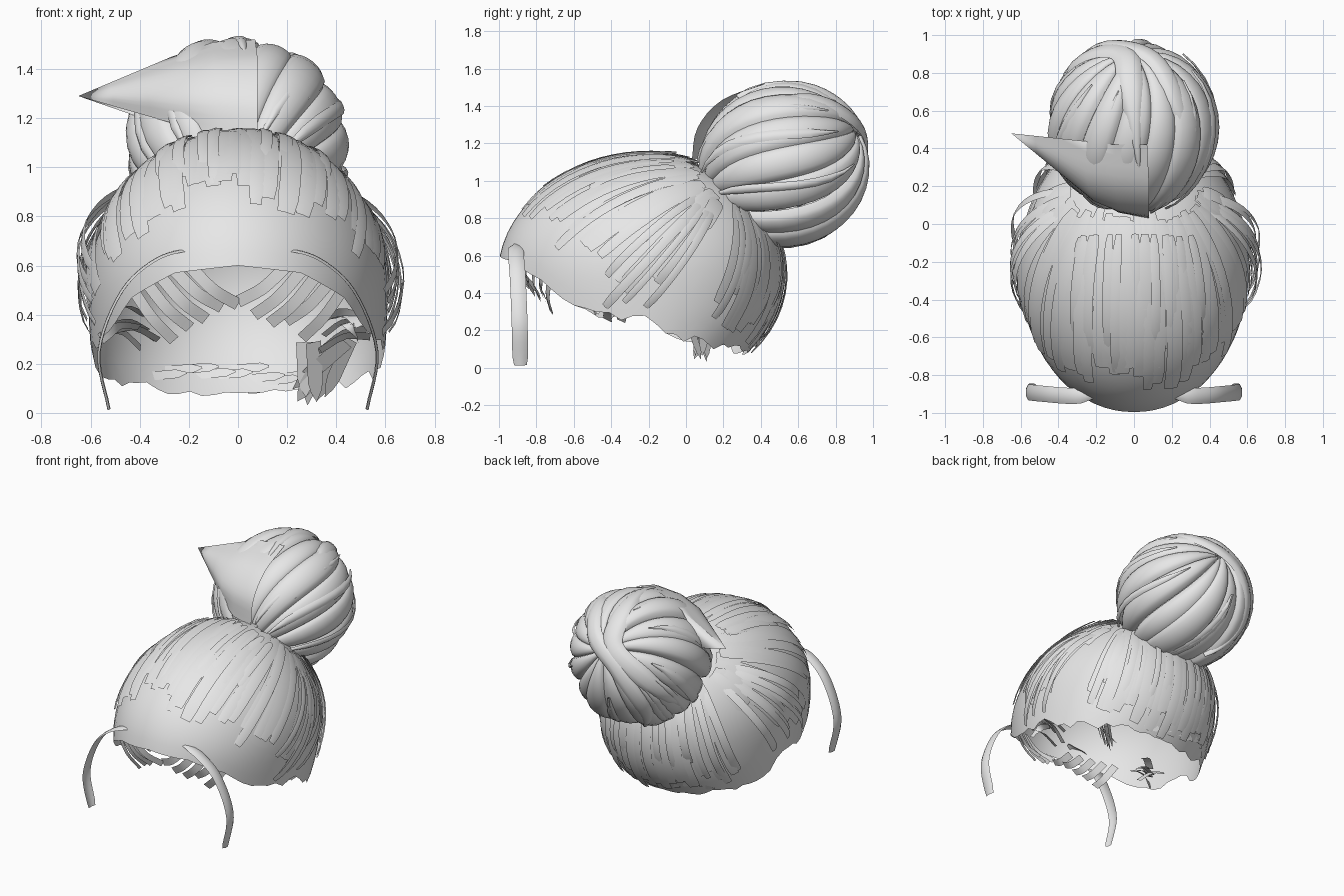
import bpy, bmesh, math, random
from mathutils import Vector

random.seed(4)
if "Cube" in bpy.data.objects:
    bpy.data.objects.remove(bpy.data.objects["Cube"])

grey = bpy.data.materials.new("hair_grey")
grey.use_nodes = True
grey.diffuse_color = (0.8, 0.8, 0.8, 1)
grey.node_tree.nodes["Principled BSDF"].inputs["Base Color"].default_value = (0.8, 0.8, 0.8, 1)

HEAD = Vector((0, -0.22, 0.5))
BUN = Vector((0, 0.515, 1.085))
ROOT = Vector((0, 0.59, 0.8))   # where the hair gathers
uni = random.uniform


def finish(name, bm):
    bmesh.ops.remove_doubles(bm, verts=bm.verts, dist=0.0002)
    me = bpy.data.meshes.new(name)
    bm.to_mesh(me)
    bm.free()
    me.materials.append(grey)
    me.shade_smooth()
    bpy.context.collection.objects.link(bpy.data.objects.new(name, me))


def grid(bm, rows):
    vs = [[bm.verts.new(p) for p in r] for r in rows]
    for a, b in zip(vs, vs[1:]):
        for i in range(len(a) - 1):
            bm.faces.new((a[i], a[i + 1], b[i + 1], b[i]))


def smooth(pts, n=6):
    """Catmull-Rom curve through a few points."""
    p = [Vector(q) for q in pts]
    p = [2 * p[0] - p[1]] + p + [2 * p[-1] - p[-2]]
    out = []
    for a, b, c, d in zip(p, p[1:], p[2:], p[3:]):
        for i in range(n):
            t = i / n
            out.append(0.5 * (2 * b + (c - a) * t + (2 * a - 5 * b + 4 * c - d) * t ** 2
                              + (3 * b - a - 3 * c + d) * t ** 3))
    return out + [p[-2]]


def ribbon(bm, pts, centre, width, bulge=0.0, cols=2, start=1.0, end=1.0):
    """Strip along pts facing away from centre; start and end scale its tips."""
    rows, n = [], len(pts) - 1
    for i, p in enumerate(pts):
        t = i / n
        tan = pts[min(i + 1, n)] - pts[max(i - 1, 0)]
        out = (p - centre).normalized()
        side = tan.cross(out).normalized()
        w = width / 2 * min(1, start + 4 * t, end + 4 * (1 - t))
        rows.append([p + side * w * s + out * bulge * math.sqrt(1 - s * s)
                     for s in (2 * j / cols - 1 for j in range(cols + 1))])
    grid(bm, rows)


def table(x, pairs):
    for (a, u), (b, v) in zip(pairs, pairs[1:]):
        if x <= b:
            return u + (v - u) * (x - a) / (b - a)
    return pairs[-1][1]


def direction(deg, z):
    h = max(-0.95, min(0.99, (z - HEAD.z) / 0.63))
    c = math.sqrt(1 - h * h)
    a = math.radians(deg)
    return Vector((math.sin(a) * c, -math.cos(a) * c, h))


def scalp(d, k=1.0):
    """Egg-shaped head surface whose sides stay wide below the middle."""
    ry = 0.785 if d.y < 0 else 0.74
    rx = 0.61 if d.z > 0 else 0.61 / (1 - d.z * d.z) ** 0.38
    return HEAD + Vector((d.x * rx, d.y * ry, d.z * 0.63)) * k


# Scalp shell with an arched front hairline and ragged nape
HAIRLINE = [(0, .6), (25, .57), (45, .47), (57, .35), (70, .28), (90, .27),
            (100, .2), (110, .16), (130, .11), (180, .08)]
bm = bmesh.new()
rows = []
for i in range(73):
    deg = i * 5 - 180
    z = table(abs(deg), HAIRLINE)
    if 60 < abs(deg) < 175:
        z += uni(-0.025, 0.025)
    low = math.asin((z - HEAD.z) / 0.63)
    col = []
    for j in range(15):
        e = low + (math.pi / 2 - low) * j / 14
        col.append(scalp(direction(deg, HEAD.z + 0.63 * math.sin(e)) if j < 14 else Vector((0, 0, 1))))
    rows.append(col)
grid(bm, rows)
finish("scalp_hair", bm)


def combed(bm, deg, z, width, lift, bump, rise=0.0, stop=0.3):
    """Strand lying on the scalp, combed from a start point to the bun."""
    d = direction(deg, z)
    root = (ROOT + Vector((0.35 * math.sin(math.radians(deg)), 0, 0))).normalized()
    f = 1 - stop / d.angle(root)
    pts = []
    for i in range(13):
        t = i / 12
        pts.append(scalp(d.slerp(root, f * t), lift + bump * math.sin(math.pi * t ** 0.8) + rise * t * t))
    ribbon(bm, pts, HEAD, width, 0.004, 2, 0.8, 0.6)


# Combed strands, leaving the patch behind each ear bare
START = [(0, .9), (25, .86), (50, .72), (75, .5), (94, .45), (104, .74), (117, .7), (123, .25), (180, .13)]
bm = bmesh.new()
for i in range(72):
    deg = -178 + i * 356 / 71 + uni(-1.5, 1.5)
    z = table(abs(deg), START) + uni(-0.06, 0.08)
    rise = 0.025 if abs(deg) < 60 else 0
    combed(bm, deg, z, uni(0.055, 0.09), uni(1.006, 1.02), uni(0, 0.015), rise, uni(0.22, 0.34))
finish("combed_strands", bm)

# Lifted strands over the crown
bm = bmesh.new()
for i in range(13):
    combed(bm, -60 + i * 10 + uni(-3, 3), uni(0.92, 1.04), uni(0.045, 0.065), 1.01, uni(0.0, 0.025), 0.05, 0.42)
finish("crown_strands", bm)

# Loose strands bowing out at the sides, lying closer towards the back
bm = bmesh.new()
for s in (-1, 1):
    for i in range(8):
        combed(bm, s * uni(70, 98), uni(0.32, 0.6), uni(0.03, 0.055), 1.01, uni(0.04, 0.12), 0, 0.4)
    for i in range(6):
        combed(bm, s * (122 + i * 9), uni(0.2, 0.4), uni(0.04, 0.06), 1.01, uni(0.02, 0.05))
finish("loose_strands", bm)

# Bun of bulging locks running between two poles
axis = Vector((0, 0.9, 0.43)).normalized()
ex = Vector((1, 0, 0))
ez = ex.cross(axis)


def on_bun(th, a, r):
    return BUN + r * (-axis * 1.06 * math.cos(th)
                      + math.sin(th) * (ex * 1.03 * math.cos(a) + ez * math.sin(a)))


bm = bmesh.new()
LOCKS = 15
for k in range(LOCKS):
    mid = 2 * math.pi * k / LOCKS + uni(-0.05, 0.05)
    half = math.pi / LOCKS * uni(1.05, 1.3)
    size = uni(0.425, 0.45)
    rows = []
    for i in range(19):
        th = math.pi * (0.03 + 0.94 * i / 18)
        rows.append([on_bun(th, mid + half * s + 0.25 * math.cos(th),
                            size * (0.91 + 0.12 * math.sqrt(1 - s * s) * math.sin(th) ** 0.5))
                     for s in (j / 4 - 1 for j in range(9))])
    grid(bm, rows)
finish("bun_locks", bm)

# Flat strands lying over the bun
bm = bmesh.new()
for k in range(12):
    a = uni(0, 2 * math.pi)
    pts = [on_bun(th, a + 0.4 * math.cos(th), 0.44) for th in (0.5 + 0.19 * i for i in range(11))]
    ribbon(bm, pts, BUN, uni(0.04, 0.08), 0.01, 4, 0.1, 0.1)
finish("bun_thin_strands", bm)

# Thick locks wrapped around the far end of the bun
bm = bmesh.new()
for way, width in (
        ([(.03, -.25, .38), (-.02, .22, .38), (-.06, .38, .22), (-.26, .35, .05), (-.36, -.05, -.28)], 0.14),
        ([(.3, -.3, .2), (.25, .1, .36), (.1, .36, .25), (-.12, .42, .1), (-.25, .3, -.2), (-.1, .1, -.42)], 0.12)):
    pts = [BUN + p.normalized() * (0.42 + 0.035 * max(0, p.normalized().y)) for p in smooth(way)]
    ribbon(bm, pts, BUN, width, 0.03, 6, 0.1, 0.1)
finish("bun_wrap_locks", bm)

# Pointed lock sweeping off the front of the bun
tip = Vector((-0.65, 0.48, 1.29))
sections = [
    [(-.27, .44, 1.45), (-.25, .24, 1.39), (-.22, .13, 1.28), (-.2, .13, 1.16)],
    [(-.1, .42, 1.51), (-.1, .21, 1.43), (-.08, .08, 1.29), (-.08, .06, 1.12)],
    [(.07, .42, 1.52), (.08, .19, 1.43), (.08, .06, 1.28), (.08, .03, 1.1)]]
curves = [smooth(s, 4) for s in sections]
rows = [[tip.lerp(p, t) for p in curves[0]] for t in (0, 0.33, 0.66)] + curves
bm = bmesh.new()
grid(bm, rows)
grid(bm, [[tip, tip], [(-.42, .42, 1.21), (-.27, .44, 1.45)], [(-.2, .14, 1.16), (-.25, .3, 1.3)]])
finish("pointed_lock", bm)

# Curved face-framing strands
for s, name in ((1, "left_front_strand"), (-1, "right_front_strand")):
    bm = bmesh.new()
    way = [(.18, -.9, .665), (.33, -.91, .62), (.47, -.9, .49), (.56, -.89, .25), (.52, -.885, .015)]
    pts = smooth([(s * x, y, z) for x, y, z in way])
    ribbon(bm, pts, Vector((s * 0.1, -0.9, 0.15)), 0.085, 0.012, 4, 0.3, 0.8)
    finish(name, bm)

# Short strands hanging inside the hairline and by the ears
bm = bmesh.new()
for s in (-1, 1):
    for i in range(5):
        a = Vector((s * (0.2 + 0.06 * i), -0.9 + 0.045 * i, 0.6 - 0.02 * i))
        b = Vector((s * (0.0 + 0.065 * i), -0.84 + 0.03 * i, 0.45 - 0.035 * i + uni(-.03, .03)))
        m = (a + b) / 2 + Vector((0, -0.02, -0.02))
        ribbon(bm, smooth([a, m, b], 4), Vector((0, 0, 0.5)), 0.05)
    for i in range(6):
        a = Vector((s * uni(0.48, 0.56), uni(-0.5, -0.3), uni(0.3, 0.42)))
        b = Vector((s * uni(0.28, 0.42), uni(-0.45, -0.3), uni(0.25, 0.4)))
        ribbon(bm, smooth([a, (a + b) / 2 + Vector((0, 0, 0.03)), b], 3), Vector((0, 0, 0.9)), 0.05)
finish("tucked_strands", bm)

# Wisps at the nape
bm = bmesh.new()
for i in range(7):
    a = Vector((uni(0.22, 0.48), uni(0.0, 0.12), uni(0.2, 0.3)))
    b = Vector((uni(0.22, 0.38), uni(0.0, 0.12), uni(0.02, 0.12)))
    ribbon(bm, smooth([a, (a + b) / 2, b], 3), Vector((0, 0.6, 0.3)), 0.07, 0, 2, 1, 0.0)
for i in range(9):
    z = uni(0.06, 0.18)
    pts = [scalp(direction(146 + i * 7 + j * 4, z), 0.96 + 0.01 * j) for j in range(6)]
    ribbon(bm, pts, HEAD, 0.04, 0, 2, 0.2, 0.2)
finish("nape_wisps", bm)
